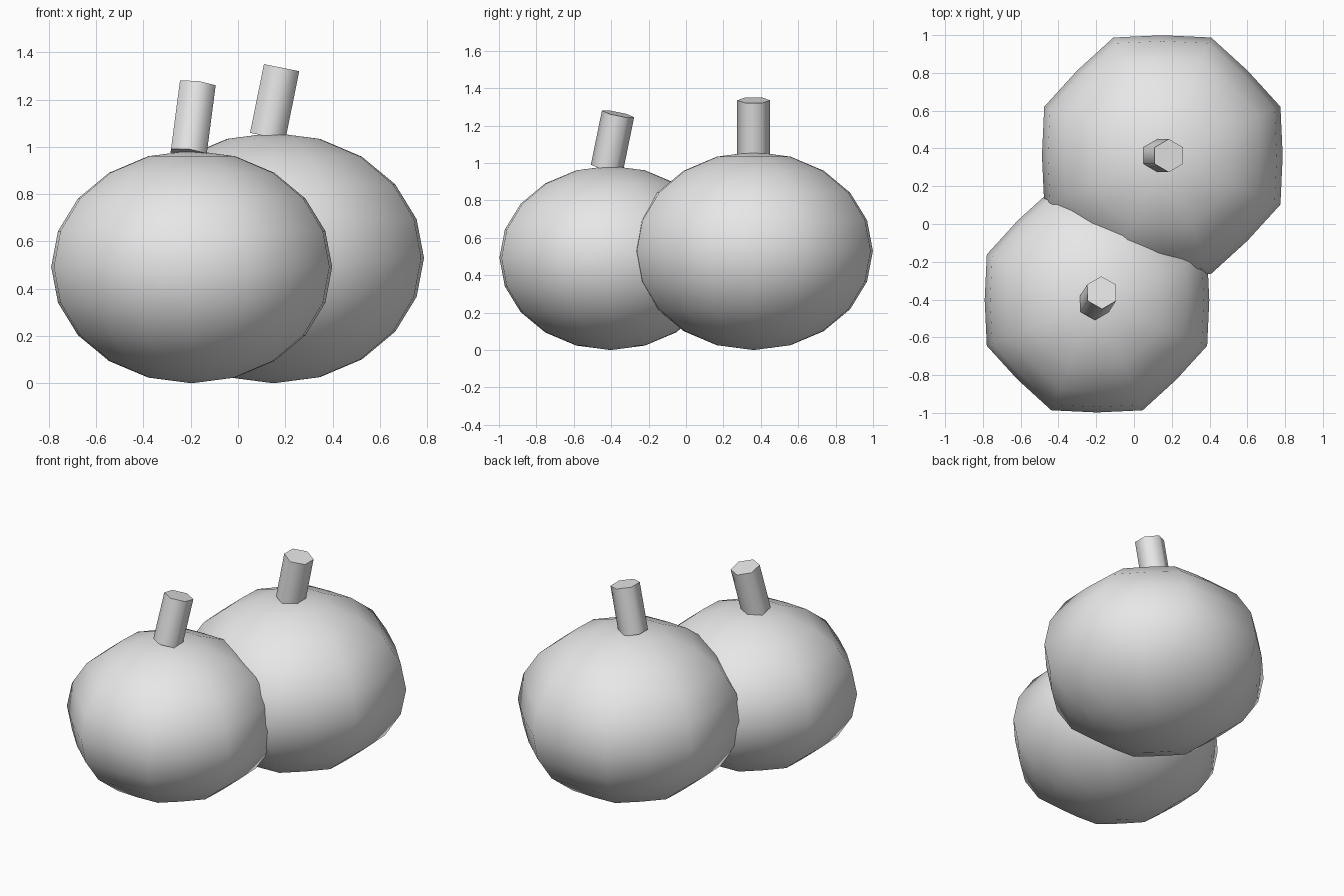
import bpy, bmesh, math
from mathutils import Matrix, Vector, Euler

cube = bpy.data.objects.get("Cube")
if cube:
    bpy.data.objects.remove(cube, do_unlink=True)

# Single plain colour
grey = bpy.data.materials.new("light_grey")
grey.use_nodes = True
colour = (0.8, 0.8, 0.8, 1.0)
grey.diffuse_color = colour
grey.node_tree.nodes["Principled BSDF"].inputs["Base Color"].default_value = colour


def finish(bm, name, sharp_angle):
    bmesh.ops.recalc_face_normals(bm, faces=bm.faces)
    mesh = bpy.data.meshes.new(name)
    bm.to_mesh(mesh)
    bm.free()
    mesh.materials.append(grey)
    obj = bpy.data.objects.new(name, mesh)
    bpy.context.collection.objects.link(obj)
    bpy.ops.object.select_all(action='DESELECT')
    obj.select_set(True)
    bpy.context.view_layer.objects.active = obj
    bpy.ops.object.shade_smooth_by_angle(angle=math.radians(sharp_angle))
    return obj


# Squashed ball whose alternate meridians bulge into eight soft ribs
def gourd_body(name, x, y, radius, height):
    bm = bmesh.new()
    bmesh.ops.create_uvsphere(bm, u_segments=16, v_segments=10, radius=1)
    for v in bm.verts:
        rib = 1 - 0.03 * math.cos(8 * math.atan2(v.co.y, v.co.x))
        v.co = Vector((x + v.co.x * radius * rib,
                       y + v.co.y * radius * rib,
                       (v.co.z + 1) * height / 2))
    return finish(bm, name, 80)


# Leaning six-sided stem
def stem(name, centre, lean):
    bm = bmesh.new()
    bmesh.ops.create_cone(bm, cap_ends=True, segments=6,
                          radius1=0.088, radius2=0.088, depth=0.297)
    bm.transform(Matrix.Translation(centre) @ Euler(lean).to_matrix().to_4x4())
    return finish(bm, name, 65)


gourd_body("front_pumpkin", -0.196, -0.403, 0.613, 0.985)
stem("front_stem", (-0.19, -0.393, 1.118), (-0.2, 0.13, 0))

gourd_body("back_pumpkin", 0.15, 0.362, 0.657, 1.06)
stem("back_stem", (0.155, 0.362, 1.19), (0, 0.2, 0))
